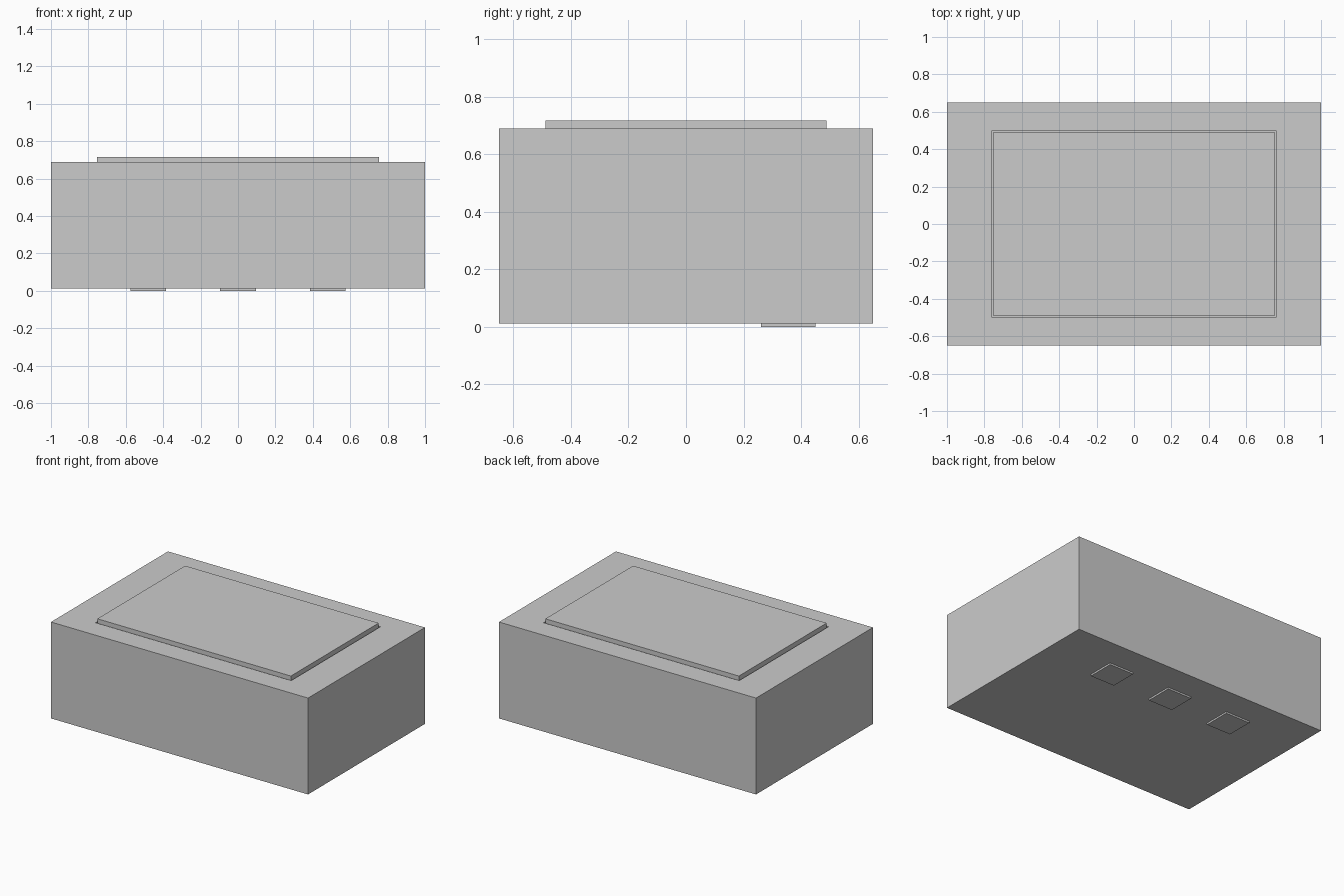
import bpy, bmesh

if "Cube" in bpy.data.objects:
    bpy.data.objects.remove(bpy.data.objects["Cube"])


def finish(bm, name):
    bmesh.ops.recalc_face_normals(bm, faces=bm.faces)
    mesh = bpy.data.meshes.new(name)
    bm.to_mesh(mesh)
    bm.free()
    obj = bpy.data.objects.new(name, mesh)
    bpy.context.collection.objects.link(obj)
    return obj


def box_mesh(lo, hi):
    bm = bmesh.new()
    bmesh.ops.create_cube(bm, size=1)
    for v in bm.verts:
        v.co = [(a + b) / 2 + c * (b - a) for a, b, c in zip(lo, hi, v.co)]
    return bm


BOTTOM, TOP, GROOVE = 0.012, 0.69, 0.03

# Main body, with a shallow recess that leaves a narrow gap around the lid
bm = box_mesh((-1, -0.65, BOTTOM), (1, 0.65, TOP))
top = max(bm.faces, key=lambda f: f.calc_center_median().z)
bmesh.ops.inset_individual(bm, faces=[top], thickness=0.1)
for v in top.verts:
    v.co.x = 0.761 if v.co.x > 0 else -0.761
    v.co.y = 0.496 if v.co.y > 0 else -0.496
floor = bmesh.ops.extrude_discrete_faces(bm, faces=[top])["faces"][0]
for v in floor.verts:
    v.co.z -= GROOVE
finish(bm, "body")

# Raised lid seated in the recess
finish(box_mesh((-0.753, -0.488, TOP - GROOVE), (0.753, 0.488, 0.717)), "lid")

# Row of three thin pads under the rear half
for i, x in enumerate((-0.48, 0, 0.48)):
    finish(box_mesh((x - 0.095, 0.26, 0), (x + 0.095, 0.45, BOTTOM)), f"bottom_pad_{i + 1}")
